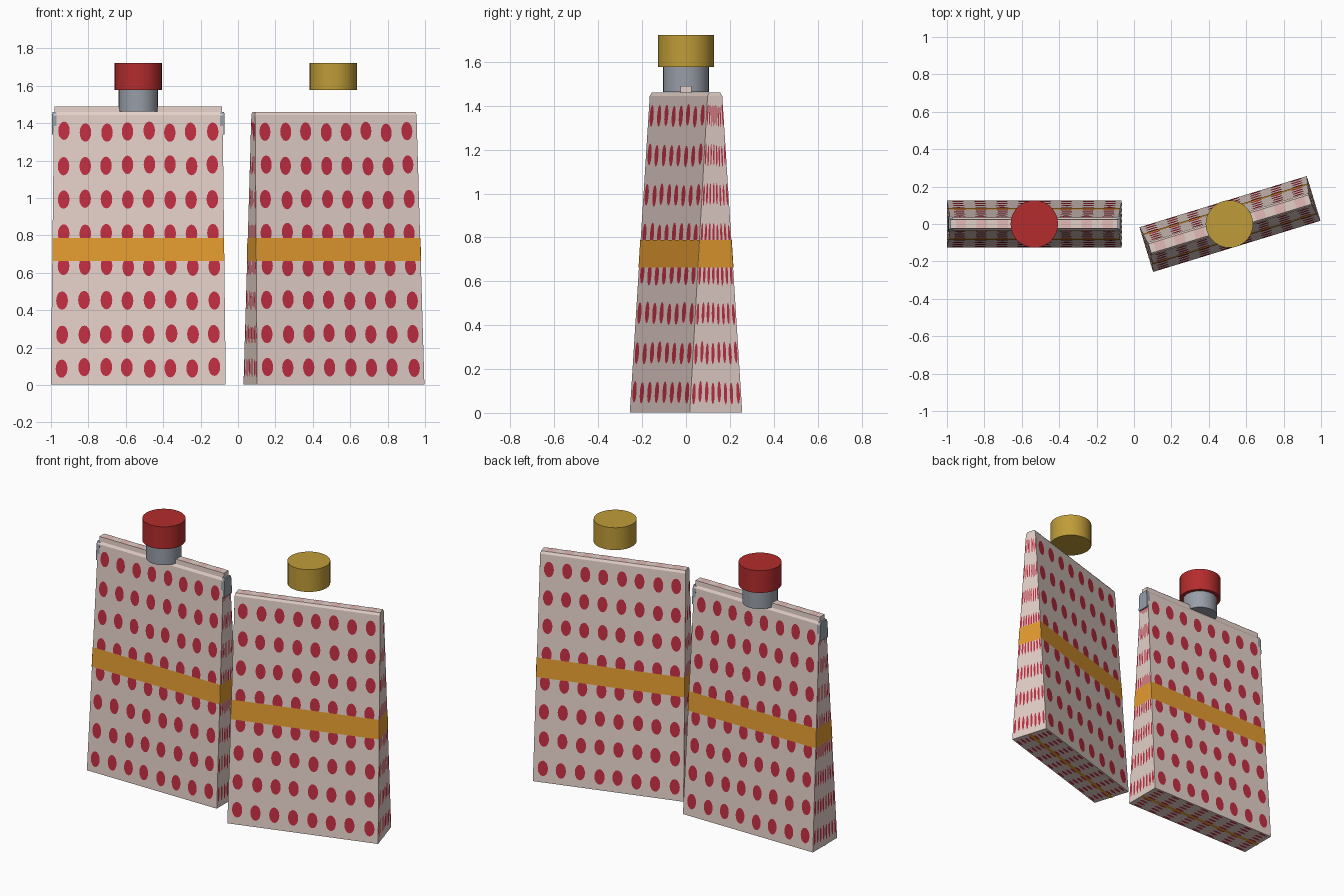
import bpy, bmesh, math, random
from mathutils import Vector, Matrix

if "Cube" in bpy.data.objects:
    bpy.data.objects.remove(bpy.data.objects["Cube"])

random.seed(4)


def material(name, srgb):
    lin = [((c / 255 + 0.055) / 1.055) ** 2.4 for c in srgb]
    m = bpy.data.materials.new(name)
    m.diffuse_color = (*lin, 1)
    m.use_nodes = True
    m.node_tree.nodes["Principled BSDF"].inputs["Base Color"].default_value = m.diffuse_color
    return m


CREAM = material("pale_cream", (228, 208, 201))
DOT = material("crimson_dot", (194, 46, 66))
BAND = material("amber_band", (227, 155, 48))
RED = material("red_cap", (180, 44, 45))
GOLD = material("gold_cap", (192, 156, 56))
GREY = material("steel_grey", (152, 158, 168))
PINK = material("soft_pink", (226, 186, 182))


def finish(bm, name, mat, matrix):
    bm.normal_update()
    me = bpy.data.meshes.new(name)
    bm.transform(matrix)
    bm.to_mesh(me)
    bm.free()
    me.materials.append(mat)
    ob = bpy.data.objects.new(name, me)
    bpy.context.collection.objects.link(ob)
    return ob


def loft(name, mat, matrix, sections, cx=0):
    """Stack of rectangles given as (half width, half depth, z)."""
    bm = bmesh.new()
    rings = [[bm.verts.new((cx + sx * a, sy * b, z))
              for sx, sy in ((-1, -1), (1, -1), (1, 1), (-1, 1))]
             for a, b, z in sections]
    for lo, hi in zip(rings, rings[1:]):
        for i in range(4):
            j = (i + 1) % 4
            bm.faces.new((lo[i], lo[j], hi[j], hi[i]))
    bm.faces.new(rings[0][::-1])
    bm.faces.new(rings[-1])
    return finish(bm, name, mat, matrix)


def cylinder(name, mat, x, r, z0, z1):
    bm = bmesh.new()
    bmesh.ops.create_cone(bm, cap_ends=True, segments=28, radius1=r, radius2=r, depth=z1 - z0)
    ob = finish(bm, name, mat, Matrix.Translation((x, 0, (z0 + z1) / 2)))
    for p in ob.data.polygons:
        p.use_smooth = len(p.vertices) == 4
    return ob


def on_quad(q, u, v, lift):
    """Point at u, v on a four-cornered panel, raised along its normal."""
    a, b, c, d = q
    n = (b - a).cross(d - a).normalized()
    return a.lerp(b, u).lerp(d.lerp(c, u), v) + n * lift


def add_patch(bm, q, uvs, lift):
    bm.faces.new([bm.verts.new(on_quad(q, u, v, lift)) for u, v in uvs])


def rect(u0, u1, v0, v1):
    return [(u0, v0), (u1, v0), (u1, v1), (u0, v1)]


def carton(prefix, x, angle, ridge):
    mx = Matrix.Translation((x, 0, 0)) @ Matrix.Rotation(math.radians(angle), 4, 'Z')
    A0, B0, A1, B1, Z0, Z1 = 0.4675, 0.125, 0.451, 0.035, 0.002, 1.445
    sections = [(A0, B0, Z0), (A1, B1, Z1), (A1 - 0.003, 0.026, 1.46)]
    if ridge:
        sections.append((A1 - 0.003, 0.024, 1.49))
    top = sections[-1]
    loft(prefix + "_body", CREAM, mx, sections)

    # four walls and the base, as corner quads
    def ring(a, b, z):
        return [Vector((sx * a, sy * b, z)) for sx, sy in ((-1, -1), (1, -1), (1, 1), (-1, 1))]
    lo, hi = ring(A0, B0, Z0), ring(A1, B1, Z1)
    panels = [(lo[i], lo[(i + 1) % 4], hi[(i + 1) % 4], hi[i]) for i in range(4)]
    panels.append((lo[3], lo[2], lo[1], lo[0]))

    # painted dots and band on every panel
    dots, band = bmesh.new(), bmesh.new()
    for q in panels:
        for i in range(8):
            for j in range(8):
                cu = (i + 0.5) / 8 + random.uniform(-0.004, 0.004)
                cv = (j + 0.5) / 8 + random.uniform(-0.004, 0.004)
                add_patch(dots, q, [(cu + 0.034 * math.cos(t * math.tau / 16),
                                     cv + 0.034 * math.sin(t * math.tau / 16))
                                    for t in range(16)], 0.001)
        add_patch(band, q, rect(0, 1, 0.458, 0.544), 0.002)
    finish(dots, prefix + "_dots", DOT, mx)
    finish(band, prefix + "_band", BAND, mx)

    # faint pink patches along the top edge
    patches = bmesh.new()
    q = ring(*top)
    for i in range(8):
        add_patch(patches, q, rect((i + 0.25) / 8, (i + 0.75) / 8, 0, 1), 0.001)
    finish(patches, prefix + "_top_patches", PINK, mx)
    return mx


# left carton with neck, red cap and end clips
left = carton("left_carton", -0.533, 0, True)
for side, name in ((-1, "left_clip"), (1, "right_clip")):
    loft(name, GREY, left, [(0.012, 0.041, 1.34), (0.012, 0.036, 1.44), (0.010, 0.028, 1.46)],
         cx=side * 0.449)
cylinder("neck", GREY, -0.533, 0.105, 1.462, 1.58)
cylinder("red_cap", RED, -0.533, 0.127, 1.577, 1.722)

# right carton, turned, with its cap floating above
carton("right_carton", 0.513, 17, False)
cylinder("gold_cap", GOLD, 0.51, 0.127, 1.577, 1.722)
